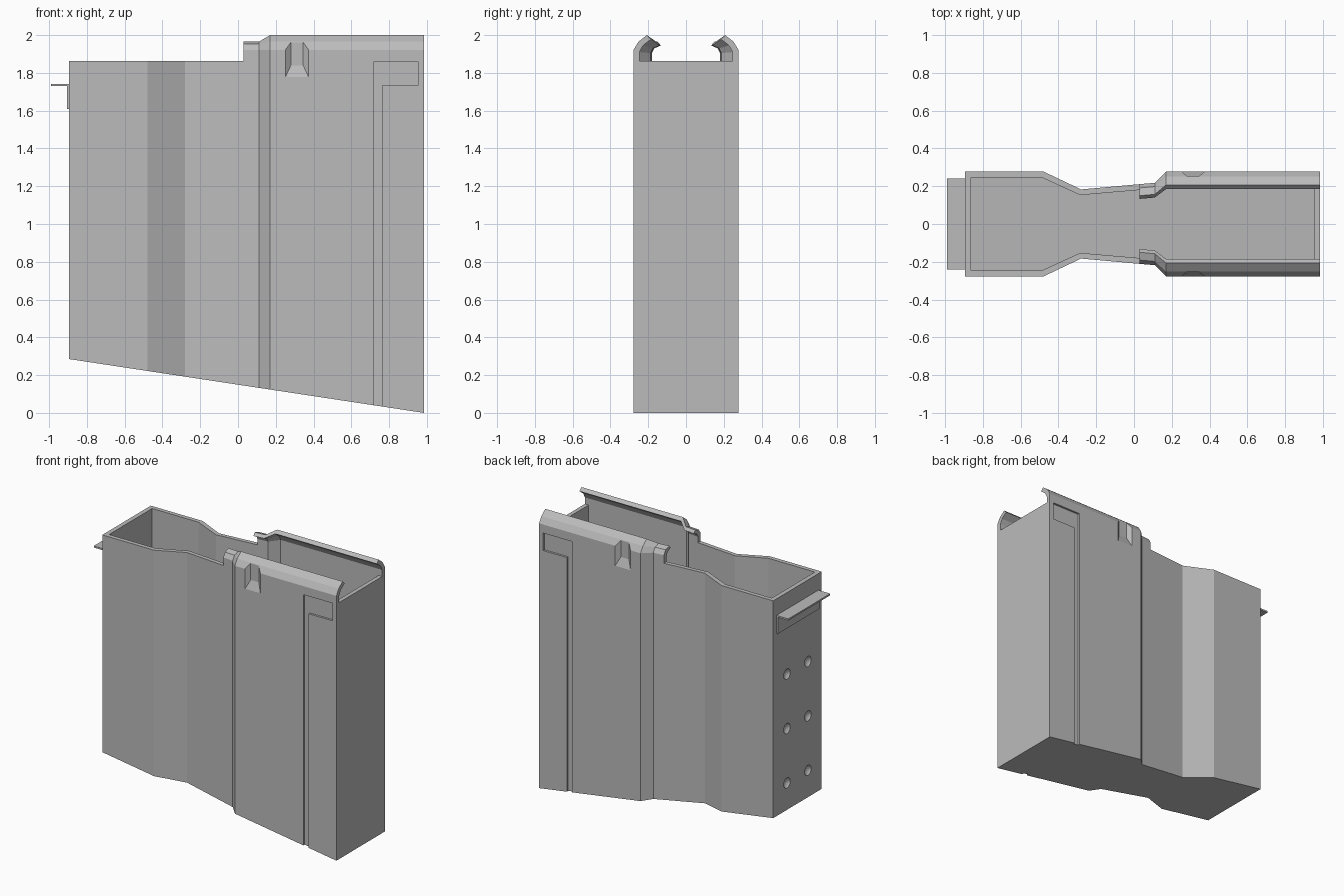
import bpy, bmesh
from mathutils import Vector

if "Cube" in bpy.data.objects:
    bpy.data.objects.remove(bpy.data.objects["Cube"], do_unlink=True)

grey = bpy.data.materials.new("steel grey")
grey.use_nodes = True
COLOUR = (0.5, 0.5, 0.5, 1)
grey.diffuse_color = COLOUR
grey.node_tree.nodes["Principled BSDF"].inputs["Base Color"].default_value = COLOUR

FRONT_X, BACK_X, RIM = 0.985, -0.895, 1.862


def add_object(name, bm):
    bmesh.ops.recalc_face_normals(bm, faces=bm.faces)
    mesh = bpy.data.meshes.new(name)
    bm.to_mesh(mesh)
    bm.free()
    mesh.materials.append(grey)
    obj = bpy.data.objects.new(name, mesh)
    bpy.context.collection.objects.link(obj)
    return obj


def loft(name, sections):
    """Skin a row of matching closed sections and cap both ends."""
    bm = bmesh.new()
    rings = [[bm.verts.new(p) for p in s] for s in sections]
    n = len(rings[0])
    for a, b in zip(rings, rings[1:]):
        for i in range(n):
            j = (i + 1) % n
            bm.faces.new((a[i], a[j], b[j], b[i]))
    bm.faces.new(rings[0])
    bm.faces.new(rings[-1])
    return add_object(name, bm)


def box(name, low, high):
    corners = [(low[0], low[1]), (high[0], low[1]), (high[0], high[1]), (low[0], high[1])]
    return loft(name, [[(x, y, z) for x, y in corners] for z in (low[2], high[2])])


def combine(target, tool, operation):
    """Apply a boolean and discard the tool object."""
    tool.hide_render = True
    mod = target.modifiers.new(operation, "BOOLEAN")
    mod.operation, mod.solver, mod.object = operation, "EXACT", tool
    bpy.context.view_layer.objects.active = target
    bpy.ops.object.modifier_apply(modifier=mod.name)
    bpy.data.objects.remove(tool, do_unlink=True)


def floor_z(x):
    return 0.285 * (FRONT_X - x) / (FRONT_X - BACK_X)


def prism(name, half, lift, top):
    """Upright body with a waisted plan and a sloping underside."""
    plan = half + [(x, -y) for x, y in reversed(half)]
    return loft(name, [[(x, y, floor_z(x) + lift) for x, y in plan],
                       [(x, y, top) for x, y in plan]])


# Hollow box body
outer = [(BACK_X, 0.278), (-0.48, 0.278), (-0.28, 0.183), (0.11, 0.218), (0.17, 0.278), (FRONT_X, 0.278)]
inner = [(-0.862, 0.247), (-0.49, 0.247), (-0.285, 0.153), (0.11, 0.187), (0.17, 0.247), (0.955, 0.247)]
body = prism("magazine_body", outer, 0, RIM)
combine(body, prism("cavity", inner, 0.03, RIM + 0.2), "DIFFERENCE")

# Curled feed lips: tall along the front, stepped in and lower at the rear
tall = [(0.278, RIM), (0.278, 1.922), (0.252, 1.965), (0.207, 2.0),
        (0.185, 1.978), (0.228, 1.945), (0.247, 1.91), (0.247, RIM)]
low = [(0.218, RIM), (0.218, 1.92), (0.198, 1.952), (0.157, 1.965),
       (0.14, 1.945), (0.175, 1.93), (0.187, 1.905), (0.187, RIM)]
stations = [(0.03, low, -0.007), (0.11, low, 0), (0.17, tall, 0), (FRONT_X, tall, 0)]
for side in (1, -1):
    lip = loft("feed_lip", [[(x, side * (y + dy), z) for y, z in shape] for x, shape, dy in stations])
    combine(body, lip, "UNION")

for side in (1, -1):
    # L-shaped recessed channel
    path = [(0.72, -0.1), (0.762, -0.1), (0.762, 1.733), (0.953, 1.733), (0.953, 1.86), (0.72, 1.86)]
    combine(body, loft("channel_cutter", [[(x, side * y, z) for x, z in path] for y in (0.263, 0.4)]),
            "DIFFERENCE")

    # Tapered dent below the lip
    def dent_ring(y, x0, x1, z0):
        return [(x, side * y, z) for x, z in ((x0, z0), (x1, z0), (x1, 1.99), (x0, 1.99))]
    combine(body, loft("dent_cutter", [dent_ring(0.254, 0.28, 0.345, 1.84),
                                       dent_ring(0.279, 0.25, 0.375, 1.775)]), "DIFFERENCE")

# Shallow round dimples on the rear wall
for y in (0.12, -0.12):
    for row in range(3):
        bm = bmesh.new()
        bmesh.ops.create_uvsphere(bm, u_segments=20, v_segments=12, radius=0.045)
        bmesh.ops.translate(bm, verts=bm.verts, vec=Vector((BACK_X - 0.025, y, 1.27 - 0.395 * row)))
        combine(body, add_object("dimple_cutter", bm), "DIFFERENCE")
body.data.polygons.foreach_set("material_index", [0] * len(body.data.polygons))

# Rear catch: thin upright plate with a projecting shelf
box("catch_plate", (BACK_X - 0.01, -0.24, 1.61), (BACK_X, 0.24, 1.742))
box("catch_shelf", (-0.99, -0.24, 1.73), (BACK_X - 0.01, 0.24, 1.742))
